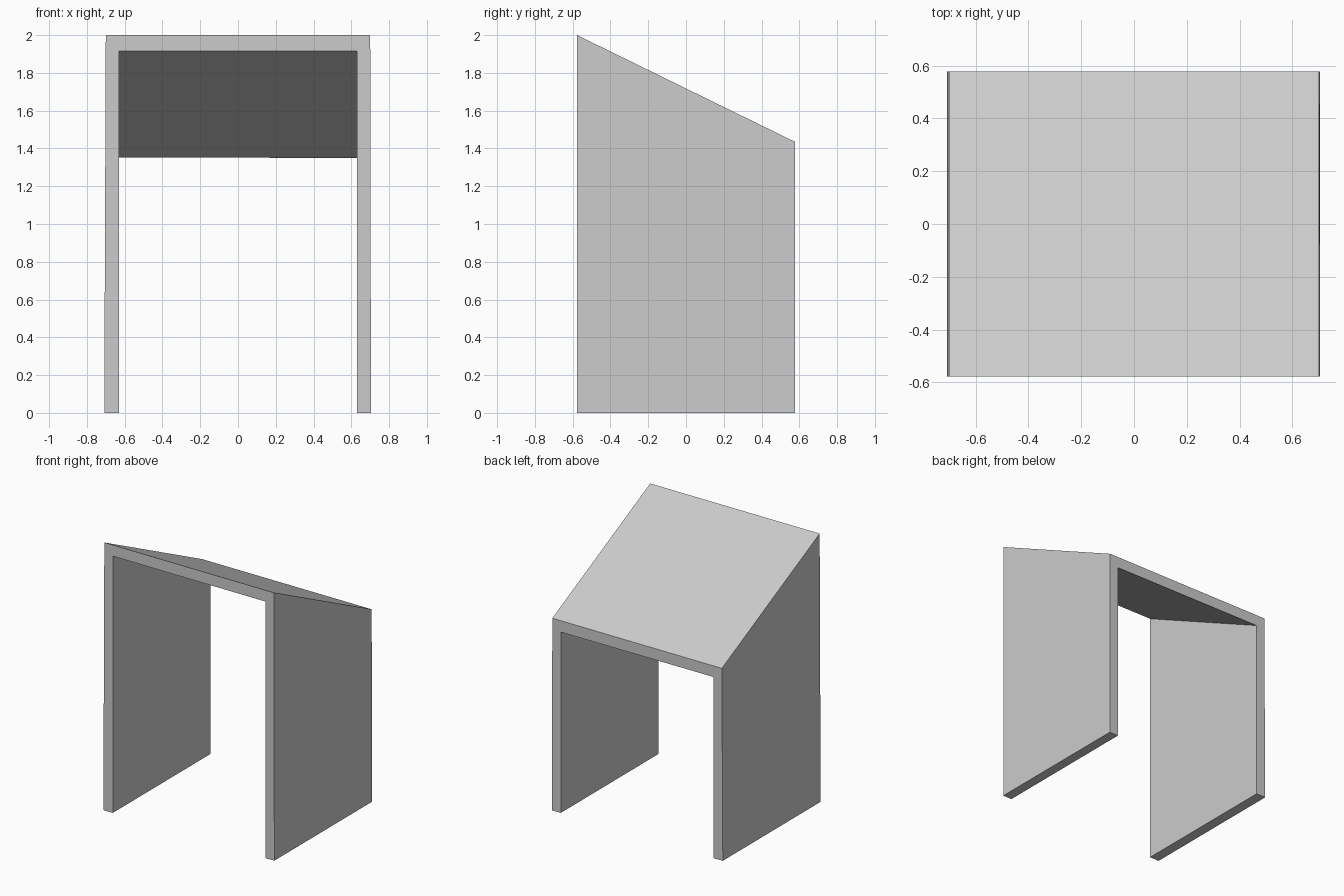
import bpy
import bmesh

cube = bpy.data.objects.get("Cube")
if cube:
    bpy.data.objects.remove(cube, do_unlink=True)

# Single plain grey
grey = bpy.data.materials.new("light_grey")
grey.use_nodes = True
colour = (0.6, 0.6, 0.6, 1)
grey.diffuse_color = colour
grey.node_tree.nodes["Principled BSDF"].inputs["Base Color"].default_value = colour

HALF_DEPTH = 0.577
ROOF_DROP = 0.565   # the roof is lower at the back

# Upside-down U outline, as seen from the front
outline = [(-0.708, 0), (-0.63, 0), (-0.63, 1.917), (0.63, 1.915),
           (0.63, 0), (0.704, 0), (0.70, 2), (-0.70, 2)]

bm = bmesh.new()


def ring(y, drop):
    return [bm.verts.new((x, y, z - drop if z > 1 else z)) for x, z in outline]


front = ring(-HALF_DEPTH, 0)
back = ring(HALF_DEPTH, ROOF_DROP)

# End faces, then the walls, feet, roof and ceiling between them
bm.faces.new(front)
bm.faces.new(back[::-1])
count = len(outline)
for i in range(count):
    j = (i + 1) % count
    bm.faces.new((front[j], front[i], back[i], back[j]))
bmesh.ops.recalc_face_normals(bm, faces=bm.faces)

mesh = bpy.data.meshes.new("sloped_shelter")
bm.to_mesh(mesh)
bm.free()
mesh.materials.append(grey)
shelter = bpy.data.objects.new("sloped_shelter", mesh)
bpy.context.collection.objects.link(shelter)
